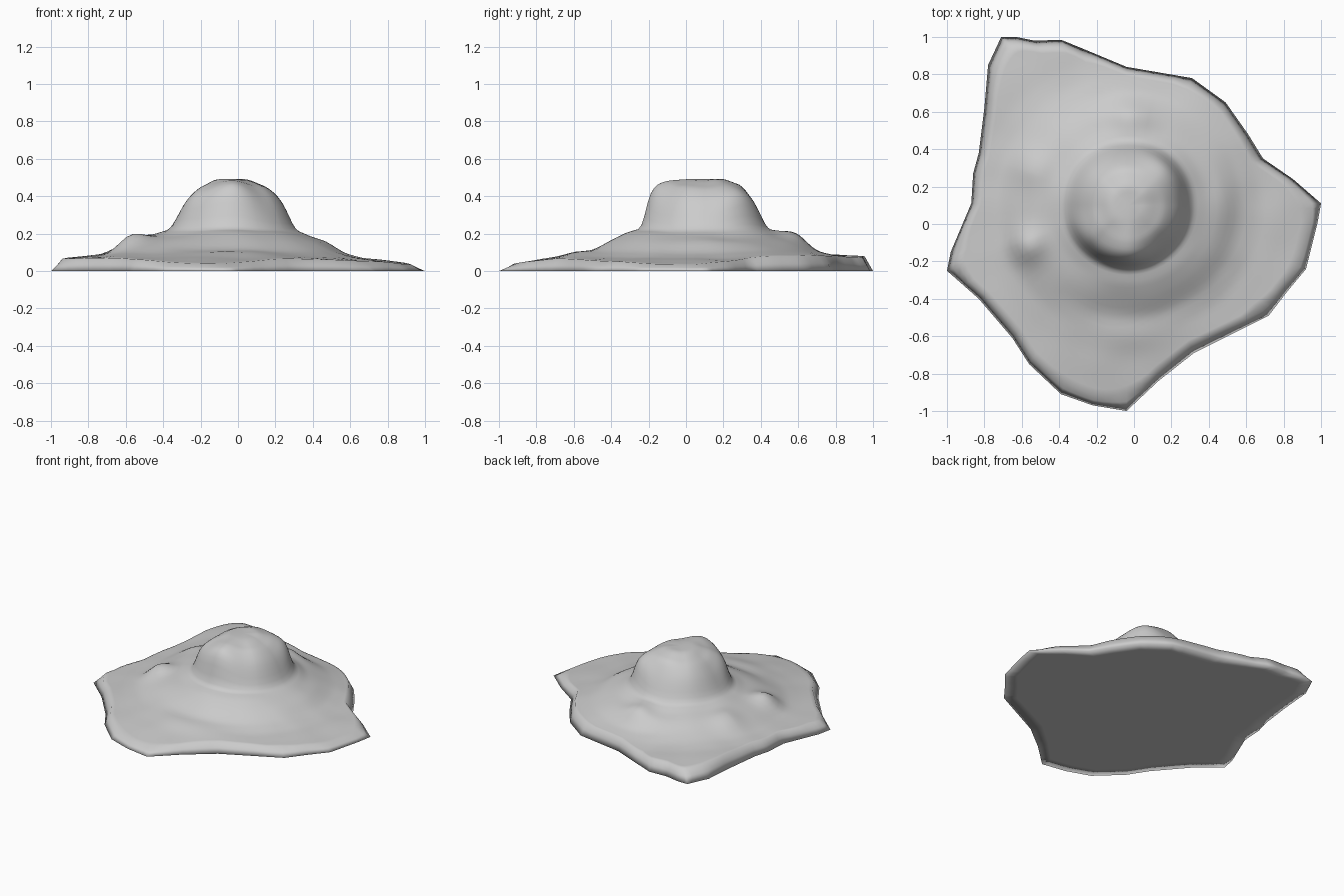
import bpy, bmesh, math
from mathutils import Vector, noise

if "Cube" in bpy.data.objects:
    bpy.data.objects.remove(bpy.data.objects["Cube"])

CX, CY = -0.03, 0.10          # dome axis

# Ground outline, counter-clockwise
OUTLINE = [(1.0, .11), (.85, .24), (.69, .35), (.61, .48), (.49, .65), (.31, .78), (-.04, .84),
           (-.28, .94), (-.39, .985), (-.53, .98), (-.63, 1.0), (-.71, 1.0), (-.78, .85), (-.80, .62),
           (-.83, .38), (-.86, .27), (-.87, .11), (-.98, -.15), (-1.0, -.25), (-.83, -.40),
           (-.65, -.61), (-.56, -.75), (-.39, -.91), (-.22, -.97), (-.04, -1.0), (.13, -.84),
           (.32, -.69), (.72, -.49), (.82, -.36), (.92, -.24), (.98, 0)]

# Heights at these radii, one row per compass direction (E, NE, N, NW, W, SW, S, SE)
RADII = [0, .1, .2, .26, .3, .335, .42, .5, .6, .7, .8, 1.1]
HEIGHTS = [
    [.495, .485, .435, .375, .30, .22, .185, .16, .095, .066, .058, .015],
    [.495, .495, .46, .43, .385, .24, .18, .15, .115, .085, .065, .04],
    [.495, .495, .455, .375, .30, .22, .185, .165, .10, .08, .07, .06],
    [.495, .49, .44, .375, .30, .22, .19, .17, .135, .105, .09, .08],
    [.495, .49, .43, .355, .28, .22, .195, .18, .14, .09, .075, .06],
    [.495, .49, .455, .42, .365, .23, .19, .165, .13, .095, .08, .055],
    [.495, .49, .48, .46, .40, .23, .205, .165, .11, .10, .075, .025],
    [.495, .485, .45, .39, .31, .22, .195, .16, .10, .07, .062, .035],
]
INSET = [.055, .035, .03, .05, .03, .04, .055, .045]
# Small knolls on the skirt: x, y, height, radius
KNOLLS = [(-.57, -.12, .055, .09), (-.01, .57, .04, .10), (-.55, .30, .025, .10)]


def radial(row, r):
    for i in range(len(RADII) - 1):
        if r <= RADII[i + 1]:
            t = (r - RADII[i]) / (RADII[i + 1] - RADII[i])
            return row[i] + (row[i + 1] - row[i]) * t
    return row[-1]


def around(a, fn):
    # smooth blend between the eight directions
    k = (a / (math.pi / 4)) % 8
    i = int(k) % 8
    t = k - int(k)
    t = t * t * (3 - 2 * t)
    return fn(i) * (1 - t) + fn((i + 1) % 8) * t


def height(a, r):
    # profile averaged over a small window so the kinks become rounded
    z = sum(around(a, lambda i: radial(HEIGHTS[i], abs(r + d))) for d in (-.015, 0, .015)) / 3
    if r < .1:  # level the crown so the directions meet without a pinch
        z = .495 + (z - .495) * (r / .1)
    x, y = CX + math.cos(a) * r, CY + math.sin(a) * r
    for kx, ky, h, w in KNOLLS:
        z += h * math.exp(-((x - kx) ** 2 + (y - ky) ** 2) / (w * w))
    return z + noise.noise(Vector((x * 5, y * 5, 1.7))) * .006


# Spokes: subdivided outline points
polar = []
SUB = 4
for i, p in enumerate(OUTLINE):
    q = OUTLINE[(i + 1) % len(OUTLINE)]
    for s in range(SUB):
        t = s / SUB
        x, y = p[0] + (q[0] - p[0]) * t - CX, p[1] + (q[1] - p[1]) * t - CY
        polar.append((math.atan2(y, x), math.hypot(x, y)))
n = len(polar)

# Each spoke: angle, outer radius, radius of the rim crest (rounded at corners)
spokes = []
for j, (a, R) in enumerate(polar):
    mean = sum(polar[(j + d) % n][1] for d in range(-4, 5)) / 9
    spokes.append((a, R, min(R, mean) - around(a, lambda i: INSET[i])))

# Mound: centre point, dome rings, skirt rings, sloping rim, flat underside
bm = bmesh.new()
INNER, N_IN, N_OUT = .44, 26, 16


def add_ring(fn):
    ring = []
    for s in spokes:
        r, z = fn(*s)
        ring.append(bm.verts.new((CX + r * math.cos(s[0]), CY + r * math.sin(s[0]), z)))
    return ring


def dome(r):
    return lambda a, R, C: (r, height(a, r))


def skirt(t):
    def fn(a, R, C):
        r = INNER + (C - INNER) * t
        return r, height(a, r)
    return fn


def rim(t):
    return lambda a, R, C: (C + (R - C) * t, height(a, C) * (1 - t))


rings = [add_ring(dome(INNER * (k + 1) / N_IN)) for k in range(N_IN)]
rings += [add_ring(skirt((k + 1) / N_OUT)) for k in range(N_OUT)]
rings += [add_ring(rim(.5)), add_ring(rim(1))]
rings.append(add_ring(lambda a, R, C: (R - .09, 0)))
top = bm.verts.new((CX, CY, height(0, 0)))
for j in range(n):
    k = (j + 1) % n
    bm.faces.new((top, rings[0][j], rings[0][k]))
    for a, b in zip(rings, rings[1:]):
        bm.faces.new((a[j], b[j], b[k], a[k]))
bm.faces.new(list(reversed(rings[-1])))
bmesh.ops.recalc_face_normals(bm, faces=bm.faces[:])
for f in bm.faces:
    f.smooth = True

mesh = bpy.data.meshes.new("rocky_mound")
bm.to_mesh(mesh)
bm.free()
mound = bpy.data.objects.new("rocky_mound", mesh)
bpy.context.collection.objects.link(mound)
